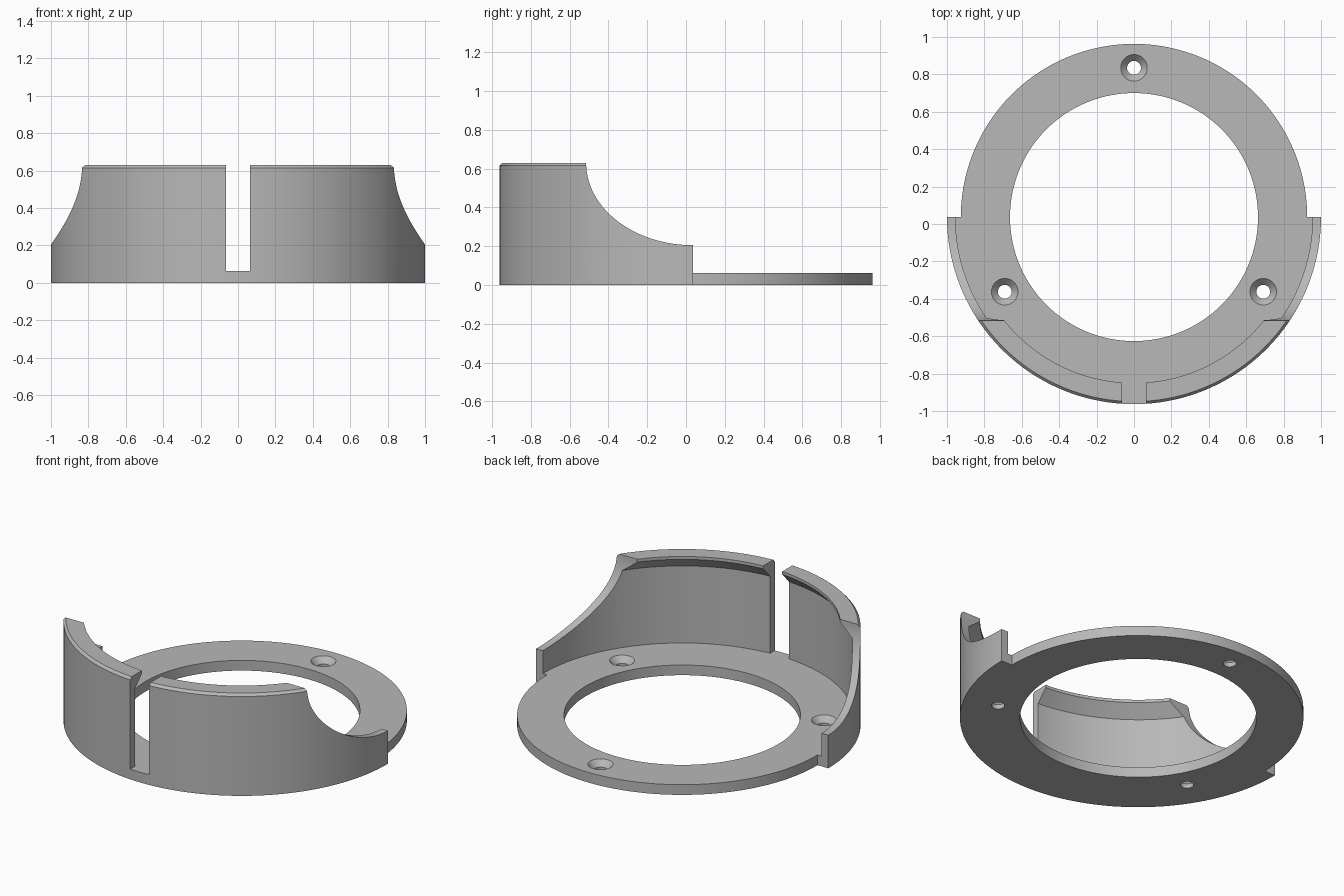
import bpy, bmesh, math

if "Cube" in bpy.data.objects:
    bpy.data.objects.remove(bpy.data.objects["Cube"])

CY = 0.037            # centre of all the round parts on y
BASE = 0.063          # thickness of the base ring
TOP = 0.63            # height of the wall
RIM = 0.926           # outer radius of the base ring at the back
HOLE_R = 0.798        # distance of the screw holes from the centre

grey = bpy.data.materials.new("plain_grey")
grey.use_nodes = True
COLOUR = (0.48, 0.48, 0.48, 1)
grey.diffuse_color = COLOUR
grey.node_tree.nodes["Principled BSDF"].inputs["Base Color"].default_value = COLOUR


def finish(name, bm):
    bmesh.ops.recalc_face_normals(bm, faces=bm.faces[:])
    mesh = bpy.data.meshes.new(name)
    bm.to_mesh(mesh)
    bm.free()
    mesh.materials.append(grey)
    obj = bpy.data.objects.new(name, mesh)
    bpy.context.collection.objects.link(obj)
    return obj


def revolve(name, profile, centre, steps, start=0.0, sweep=math.tau):
    """Turn a closed (radius, z) profile around a vertical axis."""
    bm = bmesh.new()
    full = sweep == math.tau
    rings = []
    for i in range(steps if full else steps + 1):
        a = start + sweep * i / steps
        rings.append([bm.verts.new((centre[0] + r * math.cos(a),
                                    centre[1] + r * math.sin(a), z)) for r, z in profile])
    pairs = list(zip(rings, rings[1:]))
    if full:
        pairs.append((rings[-1], rings[0]))
    else:
        bm.faces.new(rings[0])
        bm.faces.new(rings[-1])
    n = len(profile)
    for p, q in pairs:
        for j in range(n):
            k = (j + 1) % n
            bm.faces.new((p[j], q[j], q[k], p[k]))
    return finish(name, bm)


def extrude_x(name, outline, half):
    """Extrude a closed (y, z) outline along x, both ways from the middle."""
    bm = bmesh.new()
    face = bm.faces.new([bm.verts.new((-half, y, z)) for y, z in outline])
    out = bmesh.ops.extrude_face_region(bm, geom=[face])
    moved = [v for v in out["geom"] if isinstance(v, bmesh.types.BMVert)]
    bmesh.ops.translate(bm, verts=moved, vec=(2 * half, 0, 0))
    return finish(name, bm)


def cut(target, cutter):
    cutter.hide_render = True
    mod = target.modifiers.new("cut", "BOOLEAN")
    mod.operation = "DIFFERENCE"
    mod.solver = "EXACT"
    mod.object = cutter
    bpy.context.view_layer.objects.active = target
    bpy.ops.object.modifier_apply(modifier=mod.name)
    bpy.data.objects.remove(cutter)


# Flat ring, upright wall and inward lip in one section
section = [(0.663, 0), (1, 0), (1, 0.615), (0.986, TOP), (0.887, TOP),
           (0.887, 0.612), (0.955, 0.54), (0.955, BASE), (0.663, BASE)]
STEPS = 160
body = revolve("ring_with_wall", section, (0, CY), STEPS, start=math.pi / STEPS)

# Sweeping cut that lowers the wall towards the sides and clears the back
curve = []
for i in range(33):
    a = math.pi / 2 * i / 32
    curve.append((CY - 0.552 * math.cos(a), TOP - 0.425 * math.sin(a)))
sweep_cut = curve + [(CY, BASE), (1.5, BASE), (1.5, 1), (curve[0][0], 1)]
cut(body, extrude_x("sweep_cutter", sweep_cut, 1.5))

# Narrower rim on the back half
cut(body, revolve("rim_cutter", [(RIM, -0.2), (1.3, -0.2), (1.3, 1), (RIM, 1)],
                  (0, CY), 80, sweep=math.pi))

# Slot in the middle of the front wall
cut(body, extrude_x("slot_cutter", [(-1.2, BASE), (-0.8, BASE), (-0.8, 1), (-1.2, 1)], 0.065))

# Three countersunk screw holes
screw = [(0, -0.1), (0.037, -0.1), (0.037, 0.028), (0.071, BASE), (0.071, 0.1), (0, 0.1)]
for degrees in (90, 210, 330):
    a = math.radians(degrees)
    hole = revolve("screw_cutter", screw,
                   (HOLE_R * math.cos(a), CY + HOLE_R * math.sin(a)), 40)
    bm = bmesh.new()
    bm.from_mesh(hole.data)
    bmesh.ops.remove_doubles(bm, verts=bm.verts[:], dist=1e-5)
    bmesh.ops.recalc_face_normals(bm, faces=bm.faces[:])
    bm.to_mesh(hole.data)
    bm.free()
    cut(body, hole)

# Smooth round faces, crisp edges
bpy.ops.object.select_all(action="DESELECT")
body.select_set(True)
bpy.context.view_layer.objects.active = body
bpy.ops.object.shade_smooth_by_angle(angle=math.radians(25))
